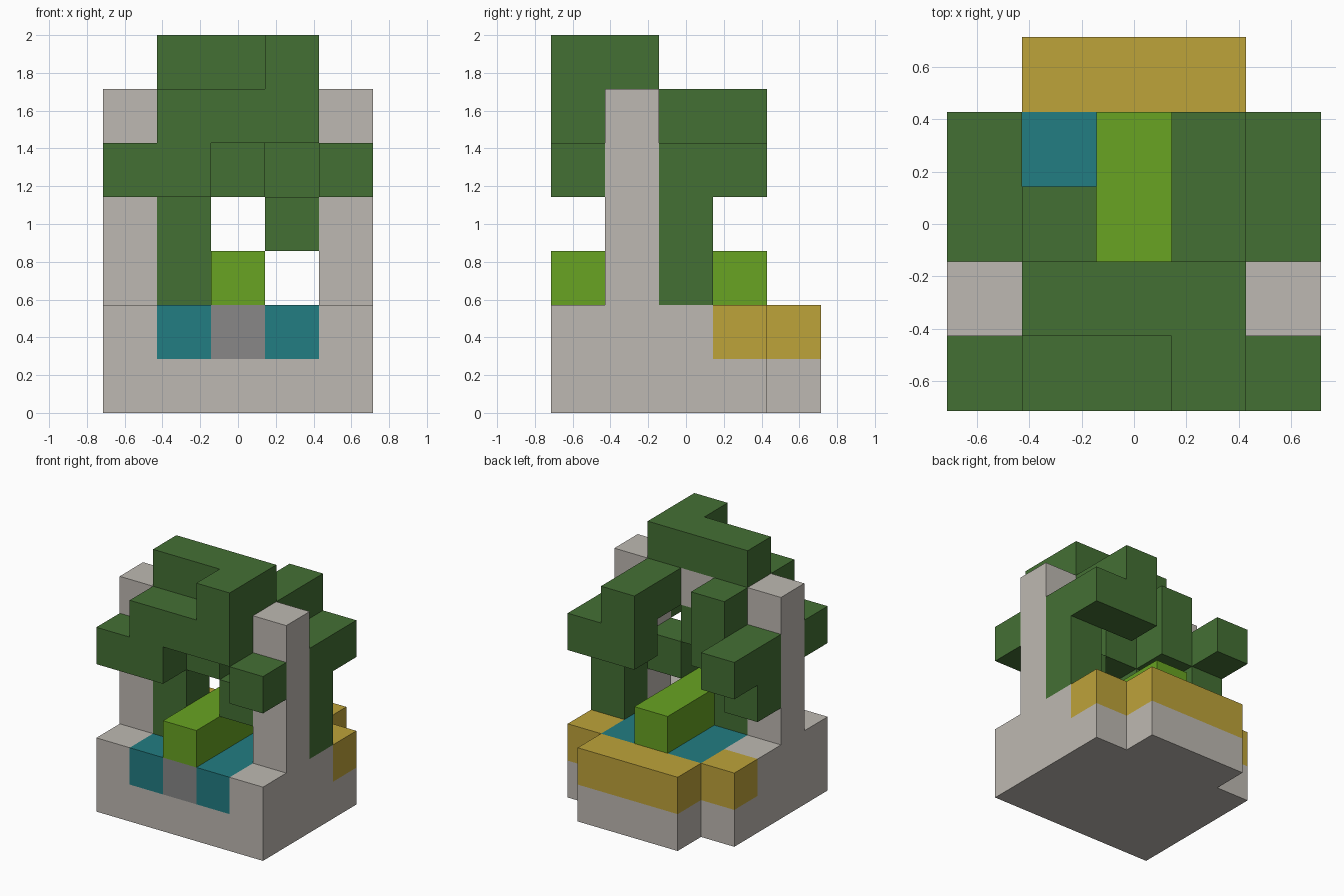
import bpy
import bmesh
from mathutils import Vector

cube = bpy.data.objects.get("Cube")
if cube:
    bpy.data.objects.remove(cube, do_unlink=True)

UNIT = 2 / 7                        # edge of one block
ORIGIN = Vector((-2.5, -2.5, 0))    # grid corner, in blocks


def linear(c):
    c /= 255
    return c / 12.92 if c <= 0.04 else ((c + 0.055) / 1.055) ** 2.4


def material(name, r, g, b):
    colour = (linear(r), linear(g), linear(b), 1)
    m = bpy.data.materials.new(name)
    m.use_nodes = True
    m.diffuse_color = colour
    m.node_tree.nodes["Principled BSDF"].inputs["Base Color"].default_value = colour
    return m


stone = material("pale stone", 190, 185, 178)
grey = material("grey stone", 136, 135, 135)
water = material("teal water", 34, 125, 130)
sand = material("golden sand", 190, 163, 58)
grass = material("bright grass", 104, 163, 34)
leaf = material("dark leaf", 68, 112, 52)


def mirrored(*boxes):
    """Boxes plus their copies on the other side."""
    return list(boxes) + [((4 - x, y, z), s) for (x, y, z), s in boxes]


# Each part: name, colour, boxes as (first block, size in blocks)
PARTS = [
    ("foundation", stone, [((0, 0, 0), (5, 4, 1)), ((1, 4, 0), (3, 1, 1))]),
    ("side_walls", stone, mirrored(((0, 0, 1), (1, 3, 1)))),
    ("beach", sand, mirrored(((0, 3, 1), (1, 1, 1))) + [((1, 4, 1), (3, 1, 1))]),
    ("pool", water, mirrored(((1, 0, 1), (1, 4, 1)))),
    ("path_base", grey, [((2, 0, 1), (1, 4, 1))]),
    ("grass_path", grass, [((2, 0, 2), (1, 4, 1))]),
    ("pillars", stone, mirrored(((0, 1, 2), (1, 1, 4)))),
    ("arch_beam", stone, [((1, 1, 5), (3, 1, 1))]),
    # foliage over the arch
    ("crown_leaves", leaf, [((1, 1, 6), (3, 1, 1)), ((3, 0, 6), (1, 1, 1)),
                            ((1, 0, 5), (3, 1, 1))]),
    ("front_leaves", leaf, [((0, 0, 4), (2, 1, 1)), ((4, 0, 4), (1, 1, 1))]),
    ("inner_vines", leaf, [((1, 1, 2), (1, 1, 3)), ((2, 1, 4), (1, 1, 1)),
                           ((3, 1, 3), (1, 1, 1))]),
    ("back_leaves", leaf, mirrored(((0, 2, 4), (1, 2, 1)))
     + [((3, 3, 4), (1, 1, 1)), ((3, 2, 5), (1, 2, 1)), ((1, 2, 4), (1, 1, 2))]),
    ("hanging_vines", leaf, [((4, 2, 2), (1, 1, 2)), ((0, 2, 3), (1, 1, 1))]),
]


def cells(boxes):
    return {(x + i, y + j, z + k) for (x, y, z), (a, b, c) in boxes
            for i in range(a) for j in range(b) for k in range(c)}


filled = set().union(*(cells(boxes) for _, _, boxes in PARTS))


def build(name, mat, boxes):
    """Make one part from its blocks, keeping only exposed faces."""
    bm = bmesh.new()
    for cell in sorted(cells(boxes)):
        centre = Vector(cell) + Vector((0.5, 0.5, 0.5)) + ORIGIN
        for axis in range(3):
            for sign in (-1, 1):
                n = [0, 0, 0]
                n[axis] = sign
                if tuple(c + d for c, d in zip(cell, n)) in filled:
                    continue
                n = Vector(n)
                u = Vector([float(i == (axis + 1) % 3) for i in range(3)])
                v = n.cross(u)
                corners = (-u - v, u - v, u + v, v - u)
                bm.faces.new([bm.verts.new((centre + (n + c) / 2) * UNIT)
                              for c in corners])
    bmesh.ops.remove_doubles(bm, verts=bm.verts, dist=0.001)
    bmesh.ops.dissolve_limit(bm, angle_limit=0.01, verts=bm.verts, edges=bm.edges)
    mesh = bpy.data.meshes.new(name)
    bm.to_mesh(mesh)
    bm.free()
    mesh.materials.append(mat)
    bpy.context.collection.objects.link(bpy.data.objects.new(name, mesh))


for part in PARTS:
    build(*part)
